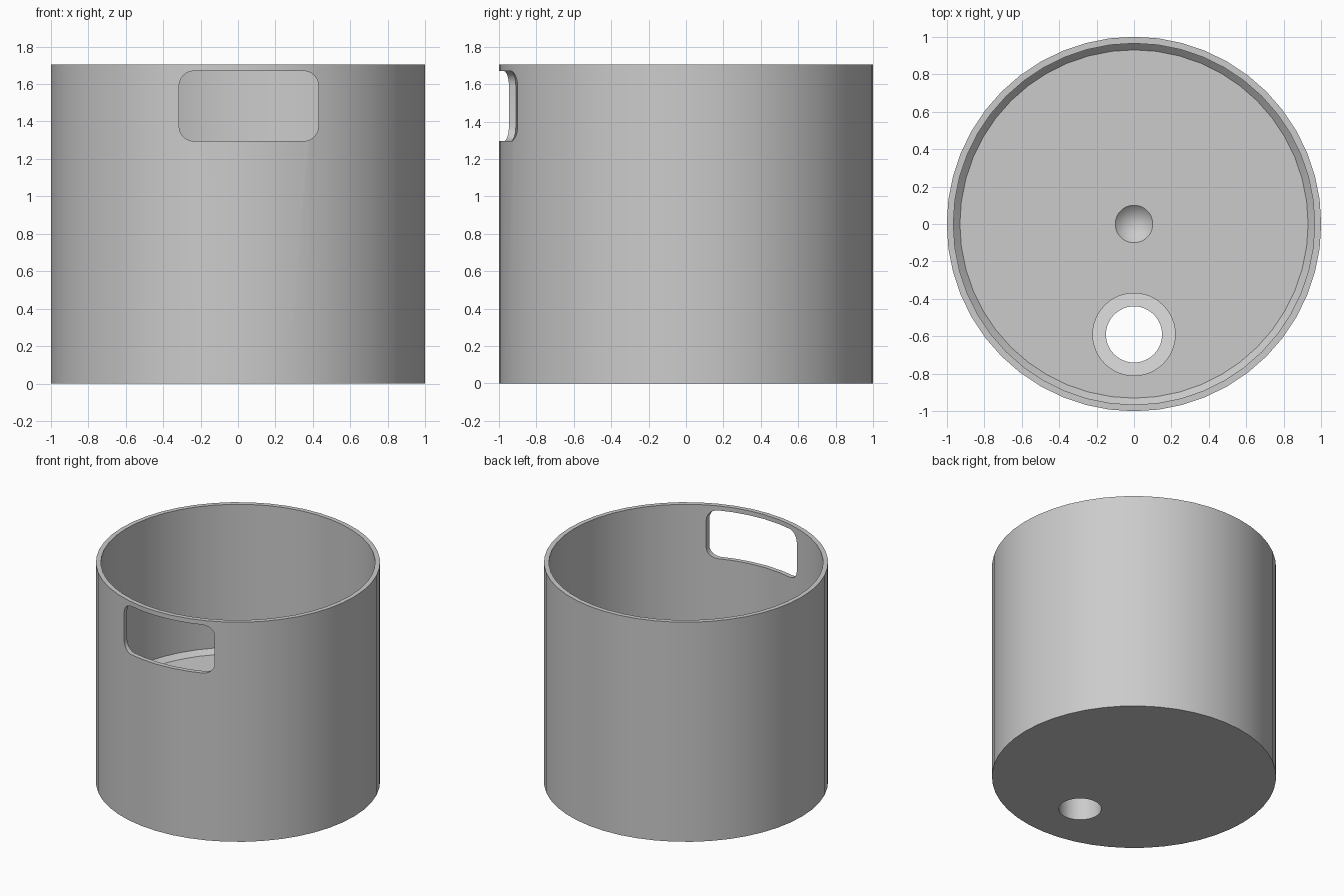
import bpy, bmesh
from math import sin, cos, pi, radians

cube = bpy.data.objects.get("Cube")
if cube:
    bpy.data.objects.remove(cube, do_unlink=True)

HEIGHT, FLOOR, INNER, CHAMFER = 1.705, 0.56, 0.965, 0.035
HOLE_Y = -0.59

grey = bpy.data.materials.new("plain grey")
grey.use_nodes = True
colour = (0.6, 0.6, 0.6, 1)
grey.diffuse_color = colour
grey.node_tree.nodes["Principled BSDF"].inputs["Base Color"].default_value = colour


def make_object(name, bm):
    bmesh.ops.recalc_face_normals(bm, faces=bm.faces)
    mesh = bpy.data.meshes.new(name)
    bm.to_mesh(mesh)
    bm.free()
    mesh.materials.append(grey)
    obj = bpy.data.objects.new(name, mesh)
    bpy.context.collection.objects.link(obj)
    return obj


def lathe(name, profile, steps=48):
    bm = bmesh.new()
    verts = [bm.verts.new((r, 0, z)) for r, z in profile]
    edges = [bm.edges.new(pair) for pair in zip(verts, verts[1:])]
    bmesh.ops.spin(bm, geom=verts + edges, cent=(0, 0, 0), axis=(0, 0, 1),
                   angle=2 * pi, steps=steps)
    bmesh.ops.remove_doubles(bm, verts=bm.verts, dist=0.0005)
    return make_object(name, bm)


def prism(name, outline, offset):
    bm = bmesh.new()
    face = bm.faces.new([bm.verts.new(p) for p in outline])
    moved = bmesh.ops.extrude_face_region(bm, geom=[face])["geom"]
    bmesh.ops.translate(bm, vec=offset,
                        verts=[v for v in moved if isinstance(v, bmesh.types.BMVert)])
    return make_object(name, bm)


def circle(radius, z, slope=0.0, n=48):
    points = [(radius * cos(2 * pi * i / n), radius * sin(2 * pi * i / n)) for i in range(n)]
    return [(x, HOLE_Y + y, z - slope * y) for x, y in points]


def rounded_window(x0, x1, z0, z1, r, y, n=6):
    corners = [(x1 - r, z1 - r), (x0 + r, z1 - r), (x0 + r, z0 + r), (x1 - r, z0 + r)]
    return [(cx + r * cos((k + i / n) * pi / 2), y, cz + r * sin((k + i / n) * pi / 2))
            for k, (cx, cz) in enumerate(corners) for i in range(n + 1)]


# Open container: thick base, thin wall, chamfered inner corner, conical dimple
container = lathe("container", [
    (0, 0), (1, 0), (1, HEIGHT), (INNER, HEIGHT), (INNER, FLOOR + CHAMFER),
    (INNER - CHAMFER, FLOOR), (0.1, FLOOR), (0, FLOOR - 0.1)])

# Hand window, drain hole and the sloped seat around the hole
cutters = [
    prism("window_cutter", rounded_window(-0.315, 0.43, 1.295, 1.67, 0.08, -1.3), (0, 1.1, 0)),
    prism("drain_cutter", circle(0.15, -0.2), (0, 0, 1)),
    prism("seat_cutter", circle(0.22, FLOOR - 0.15, slope=0.45), (0, 0, 0.4)),
]
for cutter in cutters:
    cutter.hide_render = True
    cut = container.modifiers.new(cutter.name, 'BOOLEAN')
    cut.operation, cut.solver, cut.object = 'DIFFERENCE', 'EXACT', cutter

# Bake the cuts, then shade smooth with sharp corners
bpy.context.view_layer.update()
graph = bpy.context.evaluated_depsgraph_get()
baked = bpy.data.meshes.new_from_object(container.evaluated_get(graph))
container.modifiers.clear()
container.data = baked
for cutter in cutters:
    bpy.data.objects.remove(cutter, do_unlink=True)

bpy.ops.object.select_all(action='DESELECT')
container.select_set(True)
bpy.context.view_layer.objects.active = container
bpy.ops.object.shade_smooth_by_angle(angle=radians(30))
